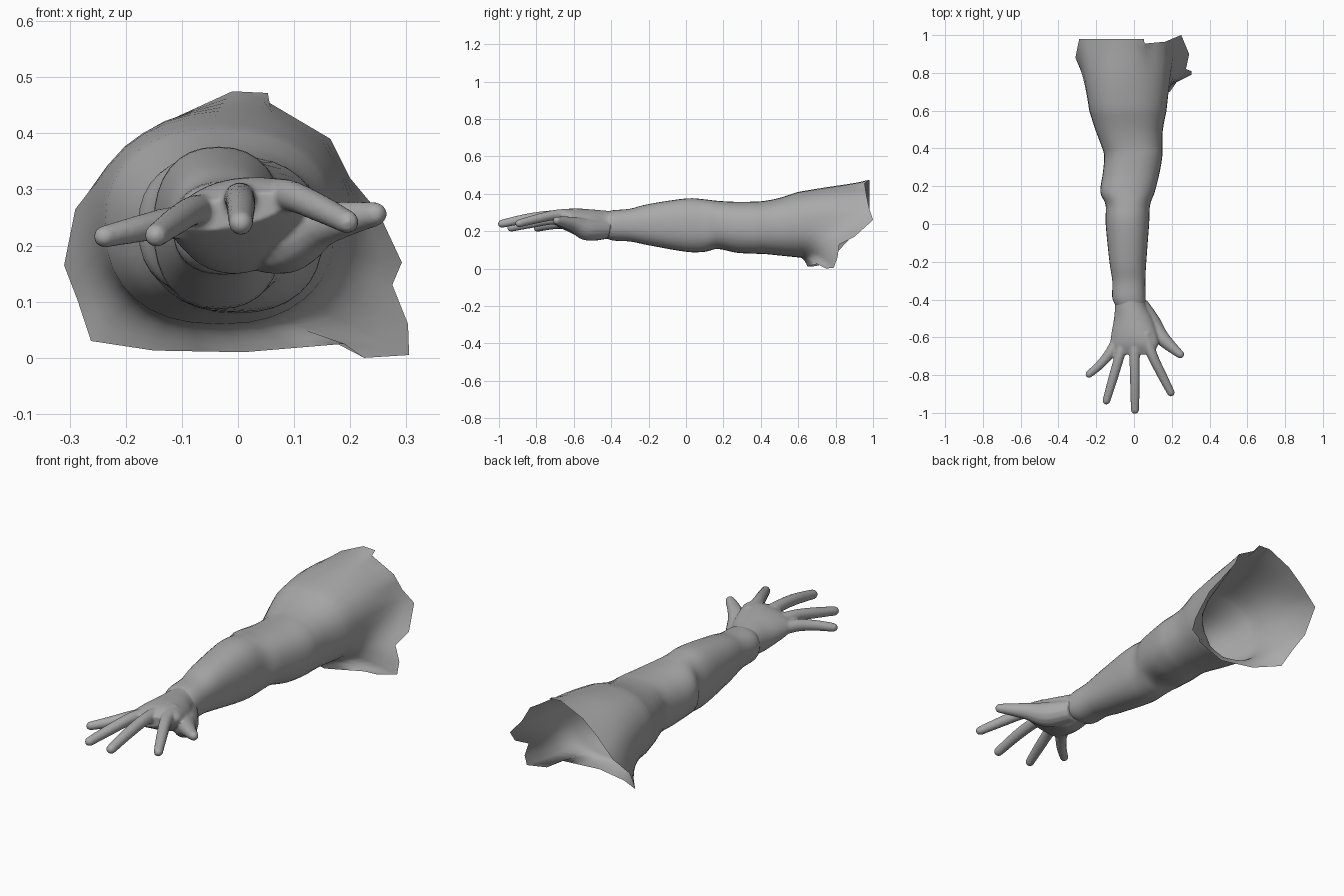
import bpy, bmesh, math
from mathutils import Vector

if "Cube" in bpy.data.objects:
    bpy.data.objects.remove(bpy.data.objects["Cube"], do_unlink=True)

SEG = 32
mat = bpy.data.materials.new("plain grey")
mat.use_nodes = True
grey = (0.4, 0.4, 0.4, 1)
mat.diffuse_color = grey
mat.node_tree.nodes["Principled BSDF"].inputs["Base Color"].default_value = grey


def spline(points, steps):
    """Catmull-Rom through tuples of any length."""
    pts = [Vector(p) for p in points]
    out = []
    for i in range(len(pts) - 1):
        a, b, c = pts[max(i - 1, 0)], pts[i], pts[i + 1]
        d = pts[min(i + 2, len(pts) - 1)]
        for s in range(steps):
            t = s / steps
            out.append(b + (c - a) * (t / 2) + (a * 2 - b * 5 + c * 4 - d) * (t * t / 2)
                       + (b * 3 - a - c * 3 + d) * (t ** 3 / 2))
    return out + [pts[-1]]


def squarish(value, power):
    return math.copysign(abs(value) ** power, value)


def loft(bm, rings, capped):
    loops = [[bm.verts.new(p) for p in ring] for ring in rings]
    n = len(loops[0])
    for a, b in zip(loops, loops[1:]):
        for i in range(n):
            j = (i + 1) % n
            bm.faces.new((a[i], a[j], b[j], b[i]))
    if capped:
        bm.faces.new(loops[0])
        bm.faces.new(loops[-1])


def finish(bm, name):
    bmesh.ops.recalc_face_normals(bm, faces=bm.faces)
    mesh = bpy.data.meshes.new(name)
    bm.to_mesh(mesh)
    bm.free()
    mesh.materials.append(mat)
    mesh.shade_smooth()
    ob = bpy.data.objects.new(name, mesh)
    bpy.context.collection.objects.link(ob)
    return ob


def tube(bm, path, steps=5, n=14):
    """Closed round limb along (x, y, z, radius) points with a rounded tip."""
    pts = spline(path, steps)
    end, back = pts[-1], pts[-2]
    heading = (end.xyz - back.xyz).normalized()
    for t in (0.5, 0.85, 0.98):
        p = end.xyz + heading * end.w * t
        pts.append(Vector((*p, end.w * math.sqrt(1 - t * t))))
    rings = []
    for i, p in enumerate(pts):
        d = (pts[min(i + 1, len(pts) - 1)].xyz - pts[max(i - 1, 0)].xyz).normalized()
        side = d.cross(Vector((0, 0, 1))).normalized()
        up = side.cross(d)
        rings.append([p.xyz + (side * math.cos(k * math.tau / n)
                      + up * math.sin(k * math.tau / n)) * p.w for k in range(n)])
    loft(bm, rings, True)


# Sleeve sections: y, left edge, right edge, bottom, top
sections = [
    (-0.43, -0.098, 0.058, 0.165, 0.302), (-0.39, -0.115, 0.062, 0.15, 0.312),
    (-0.3, -0.115, 0.06, 0.145, 0.32), (-0.2, -0.13, 0.065, 0.125, 0.345),
    (0, -0.15, 0.08, 0.09, 0.375), (0.1, -0.15, 0.085, 0.09, 0.37),
    (0.17, -0.178, 0.11, 0.105, 0.362), (0.27, -0.165, 0.135, 0.085, 0.357),
    (0.36, -0.158, 0.15, 0.08, 0.358), (0.42, -0.175, 0.15, 0.078, 0.362),
    (0.5, -0.205, 0.153, 0.07, 0.378), (0.6, -0.237, 0.172, 0.06, 0.41)]
rings = []
for y, x0, x1, z0, z1 in spline(sections, 4):
    ring = []
    for k in range(SEG):
        a = k * math.tau / SEG
        fold = 1 + 0.012 * math.sin(3 * a + 22 * y) * math.sin(a) ** 2
        ring.append(Vector((
            (x0 + x1) / 2 + (x1 - x0) / 2 * squarish(math.cos(a), 0.86) * fold, y,
            (z0 + z1) / 2 + (z1 - z0) / 2 * squarish(math.sin(a), 0.86))))
    rings.append(ring)

# Ragged open hem, keyed by position round the ring from the thumb side
hem = {0: (.25, 1, .26), 2: (.2, .98, .32), 4: (.165, .965, .39), 6: (.055, .955, .455),
       7: (.053, .98, .472), 8: (-.01, .98, .475), 10: (-.13, .98, .42),
       12: (-.21, .98, .35), 14: (-.29, .98, .265), 16: (-.31, .88, .165),
       18: (-.285, .82, .1), 20: (-.262, .765, .03), 22: (-.15, .69, .013),
       24: (.01, .65, .01), 26: (.19, .7, .025), 27: (.225, .75, 0),
       28: (.305, .79, .005), 29: (.303, .81, .06), 30: (.275, .82, .13),
       31: (.292, .9, .17)}
edge = []
for k in range(SEG):
    if k in hem:
        edge.append(Vector(hem[k]))
    else:
        edge.append((Vector(hem[k - 1]) + Vector(hem[(k + 1) % SEG])) / 2)
# The upper arm stays full, then flares out to the hem
last = rings[-1]
for t in (0.12, 0.25, 0.37, 0.5, 0.62, 0.75, 0.87, 1):
    ring = []
    for k in range(SEG):
        a = k * math.tau / SEG
        puff = math.sin(math.pi * t) * min(1, max(0, 0.7 + math.sin(a)))
        flare = t ** 2.6
        p = last[k].lerp(edge[k], flare)
        p.y = last[k].y + (edge[k].y - last[k].y) * t
        ring.append(p + Vector((0.018 * math.cos(a), 0, 0.02 * math.sin(a))) * puff)
    rings.append(ring)
bm = bmesh.new()
loft(bm, rings, False)
finish(bm, "sleeve")

# Palm sections: y, centre x, centre z, half width, half thickness, roll
palm = [(-0.37, -0.02, 0.235, 0.077, 0.07, 0), (-0.43, -0.018, 0.234, 0.082, 0.076, 0),
        (-0.5, -0.002, 0.233, 0.104, 0.083, 0.08), (-0.58, 0.002, 0.248, 0.123, 0.072, 0.17),
        (-0.64, 0.002, 0.26, 0.129, 0.053, 0.2), (-0.69, -0.01, 0.26, 0.105, 0.028, 0.2)]
bm = bmesh.new()
rings = []
for y, cx, cz, w, h, roll in spline(palm, 4):
    ring = []
    for k in range(SEG):
        a = k * math.tau / SEG
        u, v = w * math.cos(a), h * math.sin(a)
        ring.append(Vector((cx + u * math.cos(roll) - v * math.sin(roll), y,
                            cz + u * math.sin(roll) + v * math.cos(roll))))
    rings.append(ring)
loft(bm, rings, True)

# Little, ring, middle and index fingers, then the thumb with its mound
digits = [
    [(-.08, -.6, .24, .032), (-.125, -.68, .24, .028), (-.18, -.745, .229, .024), (-.238, -.795, .216, .02)],
    [(-.05, -.6, .258, .034), (-.08, -.71, .262, .027), (-.112, -.82, .243, .025), (-.146, -.935, .218, .021)],
    [(.005, -.6, .275, .036), (.003, -.71, .284, .028), (.005, -.84, .27, .026), (.005, -.984, .24, .022)],
    [(.06, -.58, .286, .036), (.095, -.69, .288, .028), (.143, -.79, .268, .025), (.195, -.892, .242, .021)],
    [(.025, -.43, .21, .052), (.085, -.53, .21, .06), (.145, -.6, .236, .041), (.195, -.648, .248, .031), (.244, -.69, .256, .022)],
]
for path in digits:
    tube(bm, path)
hand = finish(bm, "hand")
remesh = hand.modifiers.new("blend", 'REMESH')
remesh.mode = 'VOXEL'
remesh.voxel_size = 0.006
remesh.use_smooth_shade = True
relax = hand.modifiers.new("relax", 'SMOOTH')
relax.factor = 0.5
relax.iterations = 4
